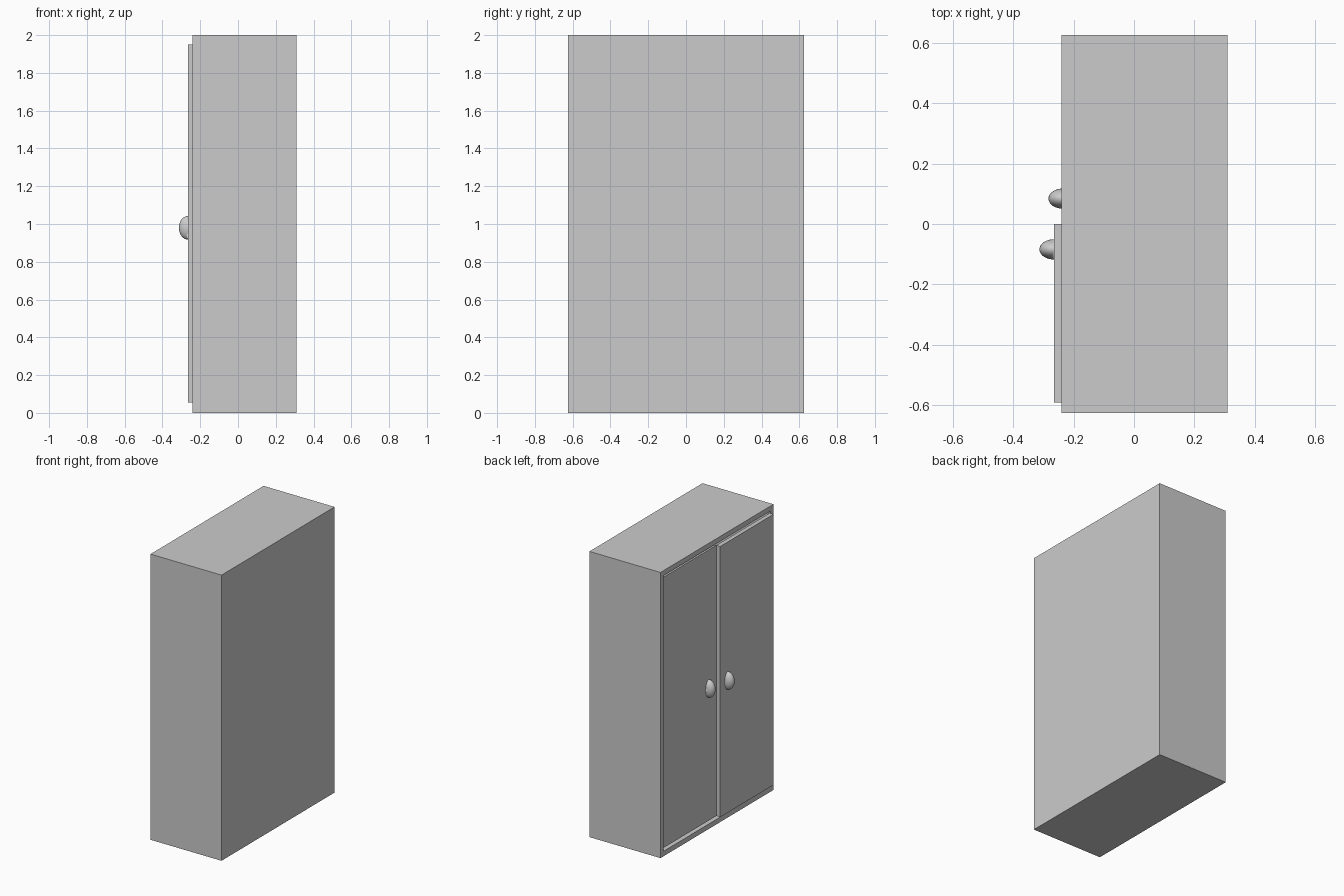
import bpy
import bmesh
from mathutils import Vector

cube = bpy.data.objects.get("Cube")
if cube:
    bpy.data.objects.remove(cube, do_unlink=True)

# One plain grey for the whole cabinet
grey = bpy.data.materials.new("plain_grey")
grey.use_nodes = True
grey.diffuse_color = (0.6, 0.6, 0.6, 1)
grey.node_tree.nodes["Principled BSDF"].inputs["Base Color"].default_value = (0.6, 0.6, 0.6, 1)


def add_object(name, bm):
    mesh = bpy.data.meshes.new(name)
    bm.normal_update()
    bm.to_mesh(mesh)
    bm.free()
    mesh.materials.append(grey)
    obj = bpy.data.objects.new(name, mesh)
    bpy.context.collection.objects.link(obj)
    return obj


def box_bmesh(low, high):
    low, high = Vector(low), Vector(high)
    bm = bmesh.new()
    bmesh.ops.create_cube(bm, size=1)
    bmesh.ops.scale(bm, vec=high - low, verts=bm.verts)
    bmesh.ops.translate(bm, vec=(low + high) / 2, verts=bm.verts)
    bm.normal_update()
    return bm


# Cabinet shell, open on the -x side and hollow inside
wall = 0.035
bm = box_bmesh((-0.24, -0.625, 0), (0.31, 0.625, 2))
opening = min(bm.faces, key=lambda f: f.calc_center_median().x)
bmesh.ops.inset_region(bm, faces=[opening], thickness=wall, use_even_offset=True)
inner = bmesh.ops.extrude_discrete_faces(bm, faces=[opening])["faces"][0]
bmesh.ops.translate(bm, vec=(0.55 - wall, 0, 0), verts=inner.verts)
add_object("cabinet_shell", bm)

# Two sliding doors on offset tracks, each with an oval knob
thickness = 0.03
knob_size = Vector((0.048, 0.0335, 0.0625))
for side, sign, face_x in (("outer", -1, -0.265), ("inner", 1, -0.235)):
    y_range = sorted((0, sign * 0.59))
    add_object(side + "_door", box_bmesh((face_x, y_range[0], 0.055),
                                         (face_x + thickness, y_range[1], 1.95)))

    bm = bmesh.new()
    bmesh.ops.create_uvsphere(bm, u_segments=32, v_segments=16, radius=1)
    bmesh.ops.scale(bm, vec=knob_size, verts=bm.verts)
    # Keep only the half that stands out from the door
    bmesh.ops.bisect_plane(bm, geom=bm.verts[:] + bm.edges[:] + bm.faces[:],
                           plane_co=(0, 0, 0), plane_no=(1, 0, 0), clear_outer=True)
    bmesh.ops.translate(bm, vec=(face_x, sign * 0.084, 0.98), verts=bm.verts)
    for face in bm.faces:
        face.smooth = True
    add_object(side + "_knob", bm)
